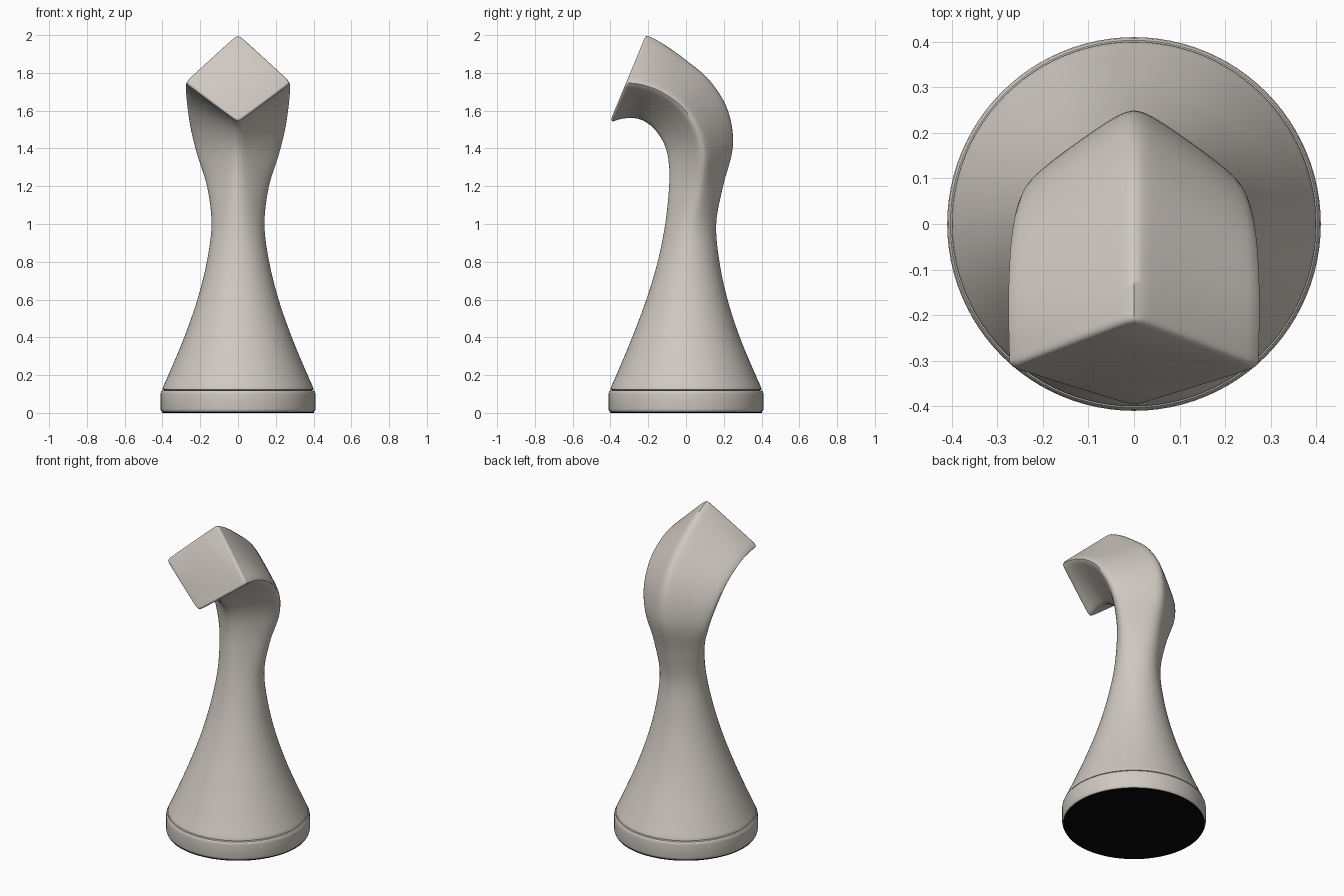
import bpy, bmesh, math
from mathutils import Vector

if "Cube" in bpy.data.objects:
    bpy.data.objects.remove(bpy.data.objects["Cube"])


def material(name, rgb):
    m = bpy.data.materials.new(name)
    m.diffuse_color = (*rgb, 1)
    m.use_nodes = True
    m.node_tree.nodes["Principled BSDF"].inputs["Base Color"].default_value = m.diffuse_color
    return m


stone = material("warm_grey", (0.62, 0.58, 0.53))
black = material("black_felt", (0.002, 0.002, 0.002))
N = 96


def loft(name, rings, mat, angle):
    bm = bmesh.new()
    loops = [[bm.verts.new(p) for p in r] for r in rings]
    for a, b in zip(loops, loops[1:]):
        for i in range(N):
            j = (i + 1) % N
            bm.faces.new((a[i], a[j], b[j], b[i]))
    bm.faces.new(loops[0][::-1])
    bm.faces.new(loops[-1])
    bmesh.ops.recalc_face_normals(bm, faces=bm.faces)
    me = bpy.data.meshes.new(name)
    bm.to_mesh(me)
    bm.free()
    me.materials.append(mat)
    ob = bpy.data.objects.new(name, me)
    bpy.context.collection.objects.link(ob)
    bpy.ops.object.select_all(action='DESELECT')
    ob.select_set(True)
    bpy.context.view_layer.objects.active = ob
    bpy.ops.object.shade_smooth_by_angle(angle=math.radians(angle))
    return ob


def disc(name, profile, mat):
    rings = [[(r * math.cos(2 * math.pi * i / N), r * math.sin(2 * math.pi * i / N), z)
              for i in range(N)] for r, z in profile]
    return loft(name, rings, mat, 40)


# Felt pad and base disc
disc("felt_pad", [(0.402, 0), (0.402, 0.008)], black)
disc("base_disc", [(0.403, 0.006), (0.408, 0.011), (0.41, 0.02), (0.41, 0.1),
                   (0.408, 0.112), (0.403, 0.118), (0.39, 0.12)], stone)

# Body sections: front y, front z, back y, back z, half width, ridge position, softness
keys = [
    (-.398, .135, .398, .135, .398, .5, 3),
    (-.36, .22, .36, .22, .36, .5, 3),
    (-.285, .4, .285, .4, .285, .5, 3),
    (-.21, .6, .22, .6, .215, .5, 2),
    (-.15, .8, .177, .8, .165, .5, 1.2),
    (-.11, 1.0, .16, 1.0, .14, .53, .6),
    (-.09, 1.19, .196, 1.2, .163, .57, .3),
    (-.09, 1.31, .248, 1.41, .215, .54, .15),
    (-.11, 1.41, .222, 1.6, .25, .50, .09),
    (-.165, 1.5, .125, 1.76, .268, .48, .065),
    (-.24, 1.553, -.01, 1.875, .275, .46, .05),
    (-.32, 1.56, -.12, 1.953, .275, .45, .04),
    (-.388, 1.543, -.2, 1.996, .273, .45, .035),
]


def catmull(a, b, c, d, t):
    return b + .5 * t * (c - a + t * (2 * a - 5 * b + 4 * c - d + t * (3 * (b - c) + d - a)))


def ring(s, scale=1.0, push=0.0):
    fy, fz, by, bz, w, t, e = s
    front, back = Vector((0, fy, fz)), Vector((0, by, bz))
    mid = front.lerp(back, t)
    axis = (back - front).normalized()
    mid += Vector((0, -axis.z, axis.y)) * push
    pts = []
    for i in range(N):
        a = 2 * math.pi * i / N
        c, q = math.cos(a), math.sin(a)
        # e large gives a circle, e small a rounded diamond
        r = (math.sqrt(1 + e * e) + e) / (math.sqrt(c * c + e * e) + math.sqrt(q * q + e * e))
        half = (back - front).length * (1 - t if q > 0 else t)
        pts.append(mid + Vector((w * r * c * scale, 0, 0)) + axis * half * r * q * scale)
    return pts


rings = [ring((-.39, .119, .39, .119, .39, .5, 3)), ring((-.4, .124, .4, .124, .4, .5, 3))]
for k in range(len(keys) - 1):
    four = [keys[max(k - 1, 0)], keys[k], keys[k + 1], keys[min(k + 2, len(keys) - 1)]]
    for n in range(6):
        rings.append(ring([catmull(*v, n / 6) for v in zip(*four)]))
# Rounded rim and flat face
for scale, push in ((1, 0), (.99, .006), (.97, .011), (.94, .013)):
    rings.append(ring(keys[-1], scale, push))
loft("body", rings, stone, 50)
